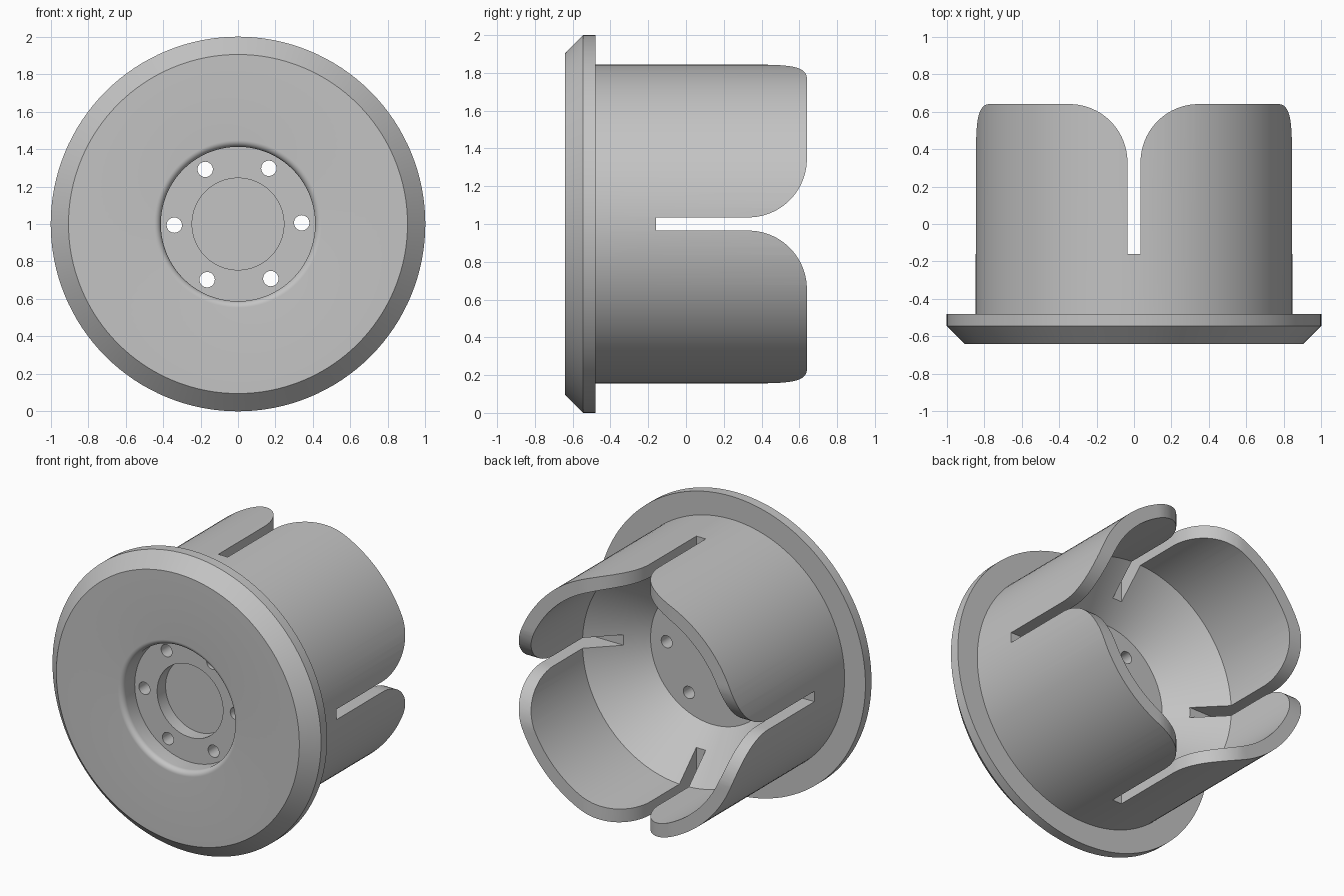
import bpy, bmesh, math
from mathutils import Matrix, Vector

if "Cube" in bpy.data.objects:
    bpy.data.objects.remove(bpy.data.objects["Cube"], do_unlink=True)

CENTRE = Vector((0, 0, 1))
SEGMENTS = 128

grey = bpy.data.materials.new("plain_grey")
grey.diffuse_color = (0.55, 0.55, 0.55, 1)
grey.use_nodes = True
grey.node_tree.nodes["Principled BSDF"].inputs["Base Color"].default_value = (0.55, 0.55, 0.55, 1)


def to_object(bm, name):
    bmesh.ops.recalc_face_normals(bm, faces=bm.faces)
    mesh = bpy.data.meshes.new(name)
    bm.to_mesh(mesh)
    bm.free()
    mesh.materials.append(grey)
    obj = bpy.data.objects.new(name, mesh)
    obj.location = CENTRE
    bpy.context.collection.objects.link(obj)
    return obj


def arc(cx, cy, radius, start, end, steps):
    """Points on an arc, angles in degrees."""
    angles = [math.radians(start + (end - start) * i / steps) for i in range(steps + 1)]
    return [(cx + radius * math.cos(a), cy + radius * math.sin(a)) for a in angles]


def lathe(profile, name):
    """Revolve (radius, y) points about the y axis."""
    bm = bmesh.new()
    verts = [bm.verts.new((r, y, 0)) for r, y in profile]
    edges = [bm.edges.new(pair) for pair in zip(verts, verts[1:])]
    bmesh.ops.spin(bm, geom=verts + edges, cent=(0, 0, 0), axis=(0, 1, 0),
                   angle=math.tau, steps=SEGMENTS, use_duplicate=False)
    bmesh.ops.remove_doubles(bm, verts=bm.verts, dist=0.0001)
    return to_object(bm, name)


def slot_cutter(name, turn):
    """Narrow slot flaring at the open end, run straight through the sleeve."""
    half, flare, tip = 0.035, 0.31, 0.64
    side = [(half, -0.16)] + arc(half + flare, tip - flare, flare, 180, 90, 20)
    side.append((half + flare, tip + 0.1))
    outline = side + [(-x, y) for x, y in reversed(side)]
    bm = bmesh.new()
    face = bm.faces.new([bm.verts.new((x, y, -1.2)) for x, y in outline])
    top = bmesh.ops.extrude_face_region(bm, geom=[face])["geom"]
    bmesh.ops.translate(bm, vec=(0, 0, 2.4),
                        verts=[g for g in top if isinstance(g, bmesh.types.BMVert)])
    bmesh.ops.rotate(bm, verts=bm.verts, matrix=Matrix.Rotation(turn, 3, 'Y'))
    return to_object(bm, name)


def bolt_hole_cutter(name):
    """Ring of six bolt holes through the hub floor."""
    bm = bmesh.new()
    for i in range(6):
        a = math.radians(1 + 60 * i)
        place = Matrix.Translation((0.34 * math.cos(a), -0.4, 0.34 * math.sin(a)))
        bmesh.ops.create_cone(bm, cap_ends=True, segments=32, radius1=0.041, radius2=0.041,
                              depth=0.4, matrix=place @ Matrix.Rotation(math.pi / 2, 4, 'X'))
    return to_object(bm, name)


# Flange, recessed hub and hollow sleeve as one turned body
profile = [(0, -0.42), (0.245, -0.42), (0.245, -0.51), (0.412, -0.51)]
profile += arc(0.447, -0.605, 0.035, 180, 270, 8)      # rounded recess lip
profile += [(0.905, -0.64), (1, -0.545), (1, -0.48), (0.845, -0.48),   # flange
            (0.845, 0.64), (0.757, 0.64), (0.757, 0.02),               # sleeve
            (0.46, -0.28), (0, -0.28)]                                 # inner cone and floor
body = lathe(profile, "flanged_sleeve")

# Four sleeve slots and the bolt holes
cutters = [slot_cutter("slot_cutter_vertical", 0),
           slot_cutter("slot_cutter_sideways", math.pi / 2),
           bolt_hole_cutter("bolt_hole_cutter")]
for cutter in cutters:
    cutter.hide_render = True
    mod = body.modifiers.new(cutter.name, 'BOOLEAN')
    mod.operation = 'DIFFERENCE'
    mod.solver = 'EXACT'
    mod.object = cutter

bpy.ops.object.select_all(action='DESELECT')
body.select_set(True)
bpy.context.view_layer.objects.active = body
for mod in list(body.modifiers):
    bpy.ops.object.modifier_apply(modifier=mod.name)
for cutter in cutters:
    bpy.data.objects.remove(cutter, do_unlink=True)
bpy.ops.object.shade_smooth_by_angle(angle=math.radians(30))
